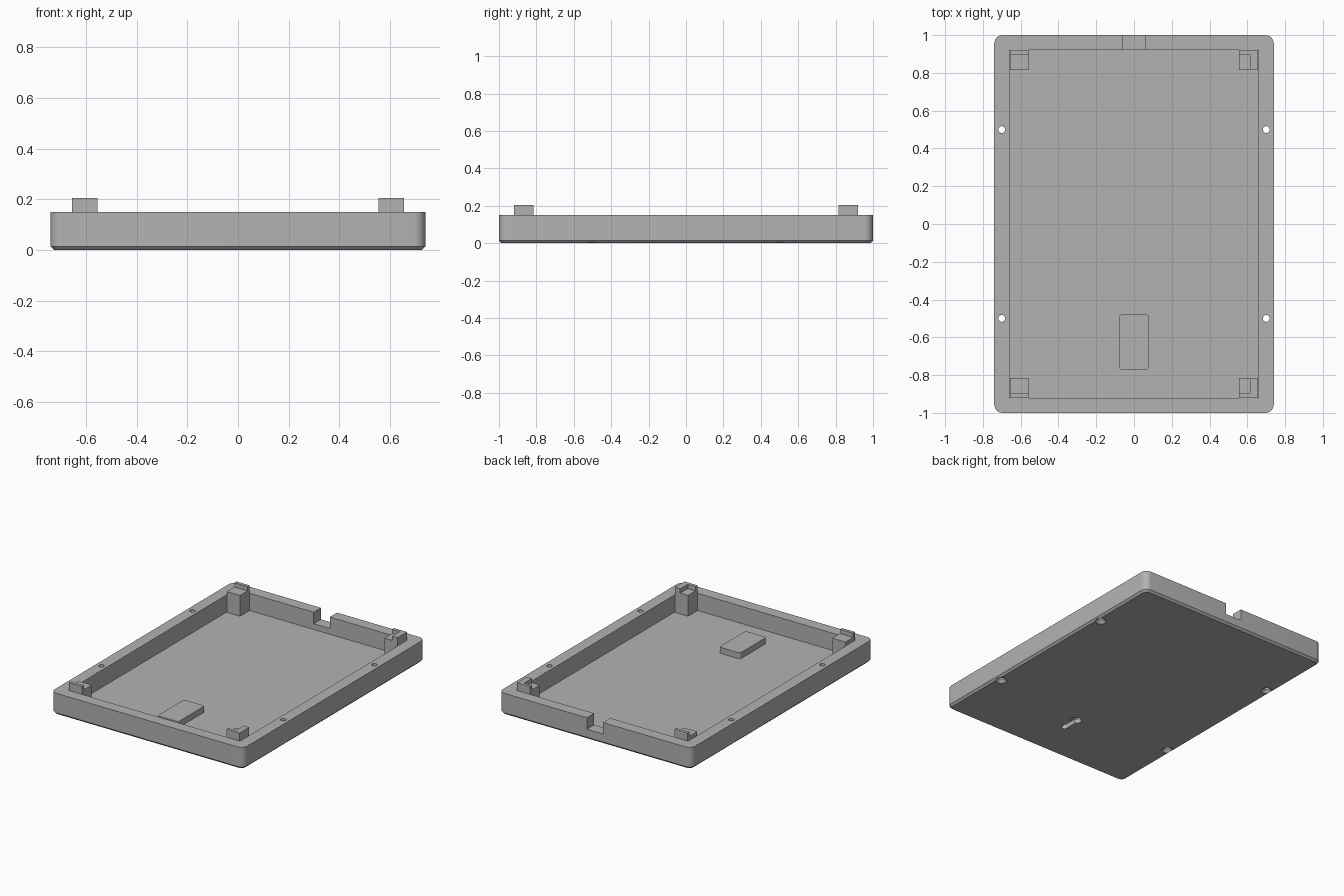
import bpy, bmesh, math

if "Cube" in bpy.data.objects:
    bpy.data.objects.remove(bpy.data.objects["Cube"], do_unlink=True)

grey = bpy.data.materials.new("plain grey")
grey.use_nodes = True
COLOUR = (0.45, 0.45, 0.45, 1)
grey.diffuse_color = COLOUR
grey.node_tree.nodes["Principled BSDF"].inputs["Base Color"].default_value = COLOUR


def rounded(x0, x1, y0, y1, r, steps=8):
    """Outline of a rectangle with rounded corners."""
    corners = [(x1 - r, y1 - r), (x0 + r, y1 - r), (x0 + r, y0 + r), (x1 - r, y0 + r)]
    return [(cx + r * math.cos((q + i / steps) * math.pi / 2),
             cy + r * math.sin((q + i / steps) * math.pi / 2))
            for q, (cx, cy) in enumerate(corners) for i in range(steps + 1)]


def box(x0, x1, y0, y1):
    return [(x0, y0), (x1, y0), (x1, y1), (x0, y1)]


def circle(x, y, r, n=32):
    return [(x + r * math.cos(math.tau * i / n), y + r * math.sin(math.tau * i / n))
            for i in range(n)]


def loft(name, *rings):
    """Solid through a stack of (outline, z) rings."""
    bm = bmesh.new()
    loops = [[bm.verts.new((x, y, z)) for x, y in outline] for outline, z in rings]
    bm.faces.new(loops[0][::-1])
    bm.faces.new(loops[-1])
    for a, b in zip(loops, loops[1:]):
        for i in range(len(a)):
            j = (i + 1) % len(a)
            bm.faces.new((a[i], a[j], b[j], b[i]))
    bmesh.ops.recalc_face_normals(bm, faces=bm.faces)
    mesh = bpy.data.meshes.new(name)
    bm.to_mesh(mesh)
    bm.free()
    mesh.materials.append(grey)
    ob = bpy.data.objects.new(name, mesh)
    bpy.context.collection.objects.link(ob)
    return ob


def prism(name, outline, z0, z1):
    return loft(name, (outline, z0), (outline, z1))


def cut(target, cutters):
    """Subtract the cutters, bake the result and discard them."""
    for c in cutters:
        c.hide_render = True
        mod = target.modifiers.new("cut", "BOOLEAN")
        mod.operation, mod.solver, mod.object = "DIFFERENCE", "EXACT", c
    graph = bpy.context.evaluated_depsgraph_get()
    mesh = bpy.data.meshes.new_from_object(target.evaluated_get(graph))
    target.modifiers.clear()
    target.data = mesh
    for c in cutters:
        bpy.data.objects.remove(c, do_unlink=True)


W, L, TOP, FLOOR = 0.74, 1.0, 0.15, 0.03
IN_X, IN_Y, CH = 0.66, 0.92, 0.014

# Tray body with a chamfered underside
outer = rounded(-W, W, -L, L, 0.045)
tray = loft("tray", (rounded(-W + CH, W - CH, -L + CH, L - CH, 0.045 - CH), 0),
            (outer, CH), (outer, TOP))

# Cavity and cable notch in the back wall
cutters = [prism("cavity_cutter", box(-IN_X, IN_X, -IN_Y, IN_Y), FLOOR, 0.3),
           prism("notch_cutter", box(-0.062, 0.062, 0.88, 1.1), 0.07, 0.3)]

# Countersunk screw holes in the side walls
for x in (-0.7, 0.7):
    for y in (-0.5, 0.5):
        cutters.append(loft("screw_cutter", (circle(x, y, 0.038), -0.005),
                            (circle(x, y, 0.036), 0),
                            (circle(x, y, 0.018), 0.02), (circle(x, y, 0.018), 0.3)))

# Keyhole through the floor
cutters += [prism("key_head_cutter", circle(0, -0.585, 0.036), -0.1, 0.04),
            prism("key_slot_cutter", rounded(-0.019, 0.019, -0.72, -0.585, 0.0185), -0.1, 0.04)]
cut(tray, cutters)

# Hollow housing over the keyhole
housing = prism("keyhole_housing", rounded(-0.08, 0.08, -0.77, -0.48, 0.014), FLOOR, 0.072)
cut(housing, [prism("housing_cutter", rounded(-0.045, 0.045, -0.74, -0.54, 0.04), 0, 0.058)])

# Corner posts, each with a raised lip along the end wall and, on the left, the side wall
parts = [tray, housing]
for sx, side in ((-1, "right"), (1, "left")):
    for sy, end in ((-1, "front"), (1, "back")):
        xs = sorted((sx * 0.555, sx * 0.656))
        ys = sorted((sy * 0.815, sy * IN_Y))
        post = prism(f"{end}_{side}_post", box(*xs, *ys), FLOOR, 0.205)
        px = (0.5, 0.615) if sx > 0 else (-0.7, -0.5)
        py = sorted((sy * 0.7, sy * 0.898))
        cut(post, [prism("shelf_cutter", box(*px, *py), 0.175, 0.3)])
        parts.append(post)

# Smooth the rounded walls and keep the edges crisp
bpy.ops.object.select_all(action="DESELECT")
for ob in parts:
    ob.select_set(True)
bpy.context.view_layer.objects.active = tray
bpy.ops.object.shade_smooth_by_angle(angle=math.radians(30))
